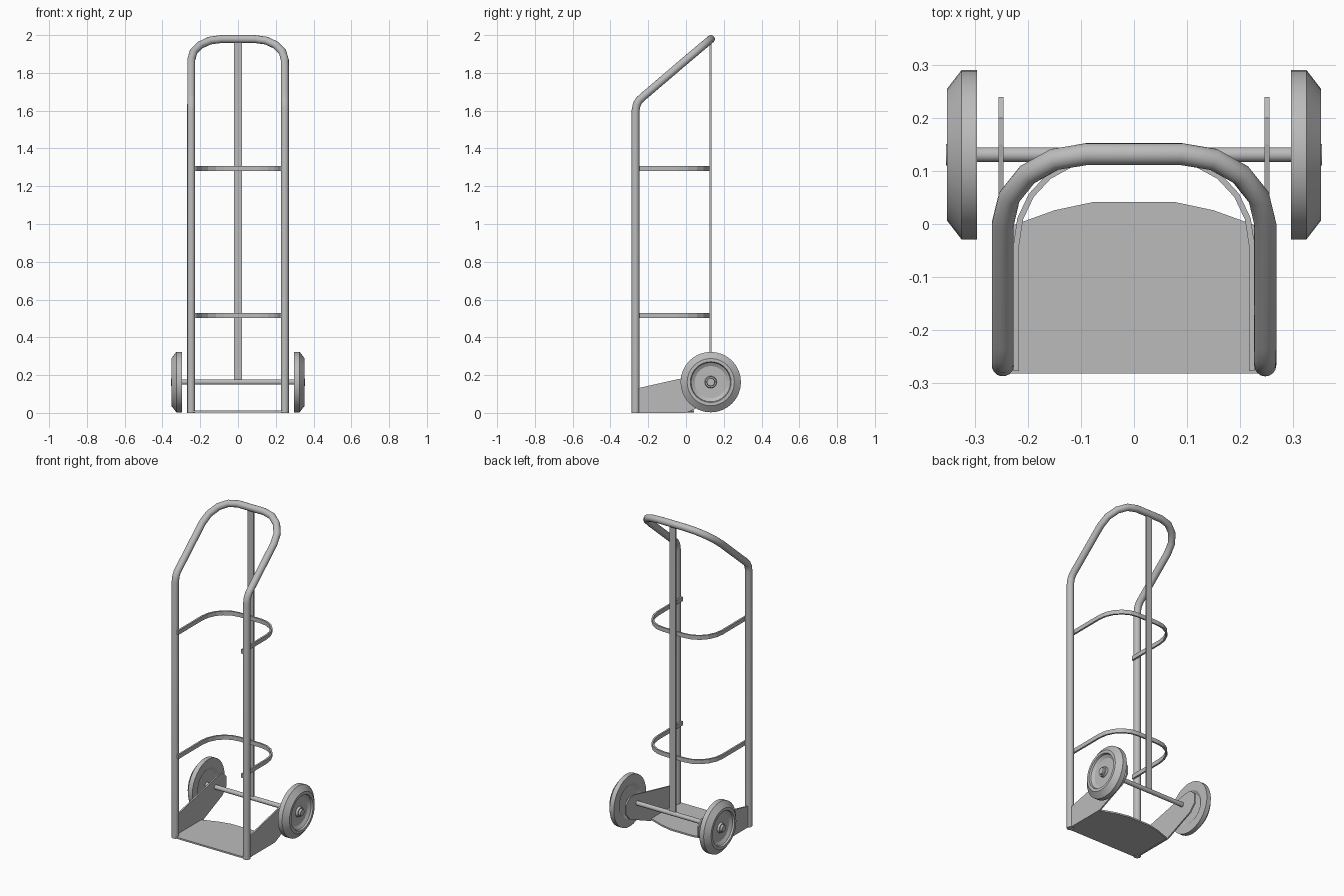
import bpy, bmesh, math
from mathutils import Vector

cube = bpy.data.objects.get("Cube")
if cube:
    bpy.data.objects.remove(cube, do_unlink=True)

metal = bpy.data.materials.new("grey_metal")
metal.use_nodes = True
GREY = (0.5, 0.5, 0.5, 1)
metal.diffuse_color = GREY
metal.node_tree.nodes["Principled BSDF"].inputs["Base Color"].default_value = GREY

AXLE = Vector((0, 0.131, 0.163))


def finish(name, bm, smooth=None):
    bmesh.ops.recalc_face_normals(bm, faces=bm.faces)
    mesh = bpy.data.meshes.new(name)
    bm.to_mesh(mesh)
    bm.free()
    mesh.materials.append(metal)
    ob = bpy.data.objects.new(name, mesh)
    bpy.context.collection.objects.link(ob)
    if smooth:
        bpy.ops.object.select_all(action='DESELECT')
        ob.select_set(True)
        bpy.context.view_layer.objects.active = ob
        bpy.ops.object.shade_smooth_by_angle(angle=math.radians(smooth))
    return ob


def fillet(a, corner, b, steps):
    """Quarter-arc points from a to b, rounding off the corner."""
    a, corner, b = Vector(a), Vector(corner), Vector(b)
    centre = a + b - corner
    for i in range(steps + 1):
        t = math.pi / 2 * i / steps
        yield centre + (a - centre) * math.cos(t) + (b - centre) * math.sin(t)


def mirrored(points):
    """Complete a half path that starts on the +x side."""
    return points + [Vector((-p[0], *p[1:])) for p in reversed(points)]


def tube(name, points, radius, sides=16):
    bm = bmesh.new()
    rings = []
    normal = None
    for i, p in enumerate(points):
        before = (p - points[i - 1]).normalized() if i else None
        after = (points[i + 1] - p).normalized() if i < len(points) - 1 else before
        before = before or after
        tangent = (before + after).normalized()
        normal = normal or tangent.orthogonal()
        normal = (normal - tangent * normal.dot(tangent)).normalized()
        side = tangent.cross(normal)
        rings.append([bm.verts.new(p + radius * (normal * math.cos(a) + side * math.sin(a)))
                      for a in (math.tau * k / sides for k in range(sides))])
    for r, s in zip(rings, rings[1:]):
        for k in range(sides):
            n = (k + 1) % sides
            bm.faces.new((r[k], r[n], s[n], s[k]))
    bm.faces.new(rings[0])
    bm.faces.new(rings[-1])
    return finish(name, bm, 40)


def prism(name, outline, offset):
    """Extrude a flat outline by an offset vector."""
    bm = bmesh.new()
    face = bm.faces.new([bm.verts.new(p) for p in outline])
    new = bmesh.ops.extrude_face_region(bm, geom=[face])["geom"]
    bmesh.ops.translate(bm, vec=offset, verts=[v for v in new if isinstance(v, bmesh.types.BMVert)])
    return finish(name, bm)


def lathe(name, profile, sign, sides=32):
    """Spin (x, radius) points around the axle."""
    bm = bmesh.new()
    verts = [bm.verts.new(AXLE + Vector((sign * x, 0, r))) for x, r in profile]
    edges = [bm.edges.new(pair) for pair in zip(verts, verts[1:])]
    bmesh.ops.spin(bm, geom=verts + edges, cent=AXLE, axis=(1, 0, 0),
                   angle=math.tau, steps=sides)
    bmesh.ops.remove_doubles(bm, verts=bm.verts, dist=0.0002)
    return finish(name, bm, 30)


# Bent tube frame with sloping handle
slope_start = Vector((0.248, -0.225, 1.676))
slope_end = Vector((0.248, 0.0, 1.868))
top_corner = Vector((0.248, 0.132, 1.979))
half = [Vector((0.248, -0.267, 0)), Vector((0.248, -0.267, 1.6)),
        Vector((0.248, -0.261, 1.633)), Vector((0.248, -0.248, 1.655)), slope_start]
half += fillet(slope_end, top_corner, (0.09, 0.132, 1.979), 4)
tube("tube_frame", mirrored(half), 0.021)

# Flat back bar
bpy_bar = [(x, 0.125, z) for x, z in ((-0.02, 0.17), (0.02, 0.17), (0.02, 1.975), (-0.02, 1.975))]
prism("back_bar", bpy_bar, (0, 0.009, 0))

# Curved strap hoops
for name, z in (("lower_hoop", 0.502), ("upper_hoop", 1.281)):
    outer = mirrored([Vector((0.228, -0.278, z))]
                     + list(fillet((0.228, -0.04, z), (0.228, 0.125, z), (0.075, 0.125, z), 5)))
    inner = mirrored([Vector((0.217, -0.278, z))]
                     + list(fillet((0.217, -0.04, z), (0.217, 0.115, z), (0.073, 0.115, z), 5)))
    bm = bmesh.new()
    lo = [(bm.verts.new(a), bm.verts.new(b)) for a, b in zip(outer, inner)]
    faces = [bm.faces.new((p[0], q[0], q[1], p[1])) for p, q in zip(lo, lo[1:])]
    new = bmesh.ops.extrude_face_region(bm, geom=faces)["geom"]
    bmesh.ops.translate(bm, vec=(0, 0, 0.026),
                        verts=[v for v in new if isinstance(v, bmesh.types.BMVert)])
    finish(name, bm)

# Toe plate with a bowed rear edge
plate = mirrored([Vector(p) for p in ((0.25, -0.283, 0.002), (0.25, -0.01, 0.002),
                                      (0.15, 0.026, 0.002), (0.075, 0.042, 0.002))])
prism("toe_plate", plate, (0, 0, 0.01))

# Side gussets, axle and wheels
gusset = ((-0.267, 0), (0.0, 0), (0.2, 0.085), (0.24, 0.13), (0.24, 0.19),
          (0.2, 0.225), (0.15, 0.222), (-0.267, 0.128))
tyre = ((0.31, 0.0), (0.31, 0.085), (0.297, 0.105), (0.297, 0.16), (0.326, 0.16),
        (0.353, 0.125), (0.353, 0.108), (0.342, 0.104), (0.33, 0.085), (0.33, 0.032),
        (0.343, 0.029), (0.343, 0.022), (0.355, 0.02), (0.355, 0.0))
for side, sign in (("left", 1), ("right", -1)):
    prism(side + "_gusset", [(sign * 0.247, y, z) for y, z in gusset], (sign * 0.009, 0, 0))
    lathe(side + "_wheel", tyre, sign)
tube("axle", [AXLE + Vector((x, 0, 0)) for x in (-0.32, 0.32)], 0.014)
